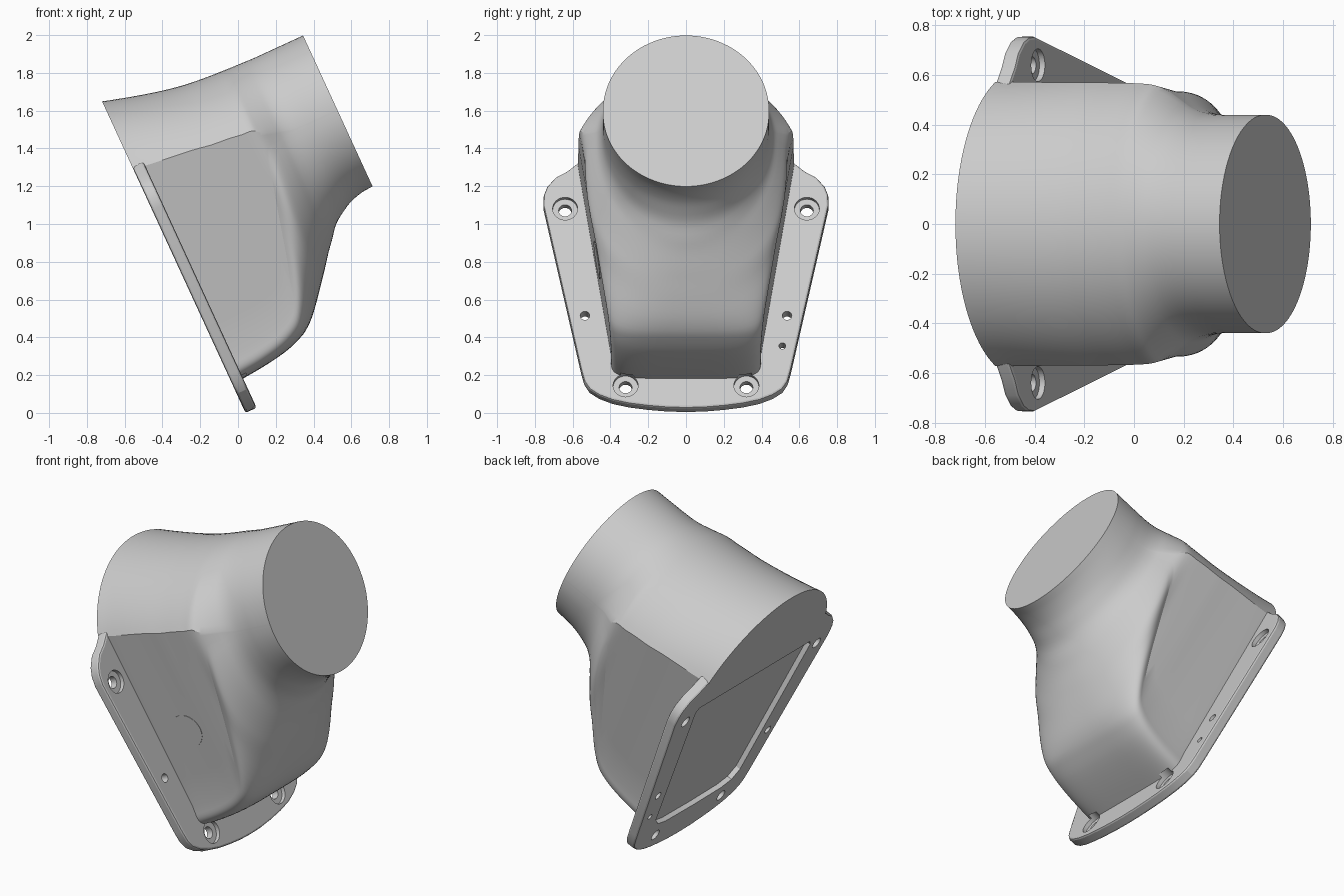
import bpy, bmesh, math
from mathutils import Vector

cube = bpy.data.objects.get("Cube")
if cube:
    bpy.data.objects.remove(cube, do_unlink=True)

grey = bpy.data.materials.new("light grey")
grey.use_nodes = True
GREY = (0.6, 0.6, 0.6, 1)
grey.diffuse_color = GREY
grey.node_tree.nodes["Principled BSDF"].inputs["Base Color"].default_value = GREY

# Tilted frame: y across, s up along the mounting plane, v out from it
BASE = Vector((0.035, 0, 0.01))
UP = Vector((-0.418, 0, 0.908))
OUT = Vector((0.908, 0, 0.418))


def place(p):
    y, s, v = p
    return BASE + Vector((0, y, 0)) + UP * s + OUT * v


def loft(name, shells):
    """Each shell is a list of equal-length rings, skinned and capped."""
    bm = bmesh.new()
    for rings in shells:
        vs = [[bm.verts.new(place(p)) for p in ring] for ring in rings]
        n = len(vs[0])
        for a, b in zip(vs, vs[1:]):
            for i in range(n):
                j = (i + 1) % n
                bm.faces.new((a[i], a[j], b[j], b[i]))
        bm.faces.new(vs[0][::-1])
        bm.faces.new(vs[-1])
    bmesh.ops.recalc_face_normals(bm, faces=bm.faces)
    mesh = bpy.data.meshes.new(name)
    bm.to_mesh(mesh)
    bm.free()
    mesh.materials.append(grey)
    obj = bpy.data.objects.new(name, mesh)
    bpy.context.collection.objects.link(obj)
    return obj


def activate(obj):
    bpy.ops.object.select_all(action='DESELECT')
    obj.select_set(True)
    bpy.context.view_layer.objects.active = obj


def mirrored(half, v):
    """Closed ring from a half outline running from centre to centre."""
    ring = [(y, s, v) for y, s in half]
    return ring + [(-y, s, v) for y, s in reversed(half) if y > 1e-4]


def circle(y, s, v, r, n=32):
    return [(y + r * math.cos(2 * math.pi * i / n),
             s + r * math.sin(2 * math.pi * i / n), v) for i in range(n)]


# Body stations: v, top, shoulder width, shoulder s, lower width, lower s, bottom, squareness
STATIONS = [
    (0.00, 1.805, .572, 1.42, .395, .30, .155, 5),
    (0.07, 1.785, .572, 1.40, .397, .30, .160, 5),
    (0.20, 1.750, .571, 1.385, .398, .31, .173, 5),
    (0.33, 1.720, .570, 1.37, .402, .33, .195, 4.5),
    (0.42, 1.704, .570, 1.355, .410, .37, .225, 4),
    (0.47, 1.698, .569, 1.35, .420, .43, .250, 3.5),
    (0.53, 1.692, .568, 1.345, .447, .60, .300, 3),
    (0.60, 1.687, .566, 1.335, .490, .875, .380, 2.6),
    (0.66, 1.684, .560, 1.33, .530, 1.10, .455, 2.4),
    (0.70, 1.682, .542, 1.30, .532, 1.20, .505, 2.25),
    (0.755, 1.680, .500, 1.28, .497, 1.21, .577, 2.1),
    (0.80, 1.678, .467, 1.265, .466, 1.22, .630, 2),
    (0.854, 1.677, .447, 1.25, .447, 1.227, .696, 2),
    (0.92, 1.677, .440, 1.247, .440, 1.227, .742, 2),
    (0.977, 1.677, .440, 1.247, .440, 1.227, .772, 2),
    (1.05, 1.677, .440, 1.247, .440, 1.227, .792, 2),
    (1.113, 1.677, .440, 1.247, .440, 1.227, .797, 2),
]


def section(st):
    v, top, wt, ts, wb, bs, bot, n = st
    h = top - ts
    r = (wt * wt + h * h) / (2 * h)
    end = math.atan2(wt, ts - (top - r))
    half = []
    for i in range(20):                       # domed top
        a = end * i / 20
        half.append((r * math.sin(a), top - r + r * math.cos(a)))
    for i in range(6):                        # flat flank
        k = i / 6
        half.append((wt + (wb - wt) * k, ts + (bs - ts) * k))
    for i in range(25):                       # rounded underside
        a = math.pi / 2 * i / 24
        c, q = max(math.cos(a), 0), math.sin(a)
        y = wb * c ** (2 / n) if i < 24 else 0
        half.append((y, bs - (bs - bot) * q ** (2 / n)))
    return mirrored(half, v)


def slope(i, c):
    a, b = STATIONS[max(i - 1, 0)], STATIONS[min(i + 1, len(STATIONS) - 1)]
    return (b[c] - a[c]) / (b[0] - a[0])


def between(i, t):
    """Smooth interpolation between neighbouring stations."""
    a, b = STATIONS[i], STATIONS[i + 1]
    d = b[0] - a[0]
    row = [a[0] + d * t]
    for c in range(1, 8):
        row.append((2*t**3 - 3*t**2 + 1) * a[c] + (t**3 - 2*t*t + t) * d * slope(i, c)
                   + (3*t*t - 2*t**3) * b[c] + (t**3 - t*t) * d * slope(i + 1, c))
    return row


rings = [section(between(i, k / 3)) for i in range(len(STATIONS) - 1) for k in range(3)]
rings.append(section(STATIONS[-1]))
body = loft("duct_body", [rings])

# Mounting flange with softened rim
OUTLINE = [(0, -.011), (.1, -.008), (.2, .001), (.3, .015), (.39, .036), (.46, .065),
           (.51, .10), (.538, .145), (.555, .21), (.755, 1.17), (.753, 1.23),
           (.735, 1.28), (.69, 1.335), (.63, 1.37), (.57, 1.42), (.5, 1.45), (0, 1.45)]
flange = loft("mounting_flange", [[mirrored(OUTLINE, 0), mirrored(OUTLINE, 0.065)]])
activate(flange)
bevel = flange.modifiers.new("soft_rim", 'BEVEL')
bevel.width = 0.012
bevel.segments = 2
bevel.limit_method = 'ANGLE'
bevel.angle_limit = math.radians(60)
bpy.ops.object.modifier_apply(modifier=bevel.name)

# Screw holes, pin holes and the recessed rear panel
cuts = []
for side in (-1, 1):
    for y, s in ((.64, 1.15), (.32, .119)):
        cuts.append([circle(side * y, s, v, r) for v, r in
                     ((-.05, .034), (.04, .034), (.041, .066), (.09, .066))])
    cuts.append([circle(side * .535, .526, v, .025) for v in (-.05, .1)])
cuts.append([circle(.51, .35, v, .018) for v in (-.05, .1)])
PANEL = [(0, .2), (.27, .205), (.36, .225), (.41, .28), (.56, 1.18), (.54, 1.21), (0, 1.21)]
cuts.append([mirrored(PANEL, v) for v in (-.05, .03)])
cutter = loft("hole_cutter", cuts)
cutter.hide_render = True

for part in (body, flange):
    activate(part)
    cut = part.modifiers.new("holes", 'BOOLEAN')
    cut.operation = 'DIFFERENCE'
    cut.solver = 'EXACT'
    cut.object = cutter
    bpy.ops.object.modifier_apply(modifier=cut.name)
bpy.data.objects.remove(cutter, do_unlink=True)

# Thin round pad on the right flank
def pad_ring(off):
    return [(-(.4 + (s - .325) * .163 + off), s, v)
            for s, v, _ in circle(.749, .284, 0, .1, 48)]


pad = loft("flank_pad", [[pad_ring(-.03), pad_ring(.004)]])

for part in (body, flange, pad):
    activate(part)
    bpy.ops.object.shade_smooth_by_angle(angle=math.radians(22))
